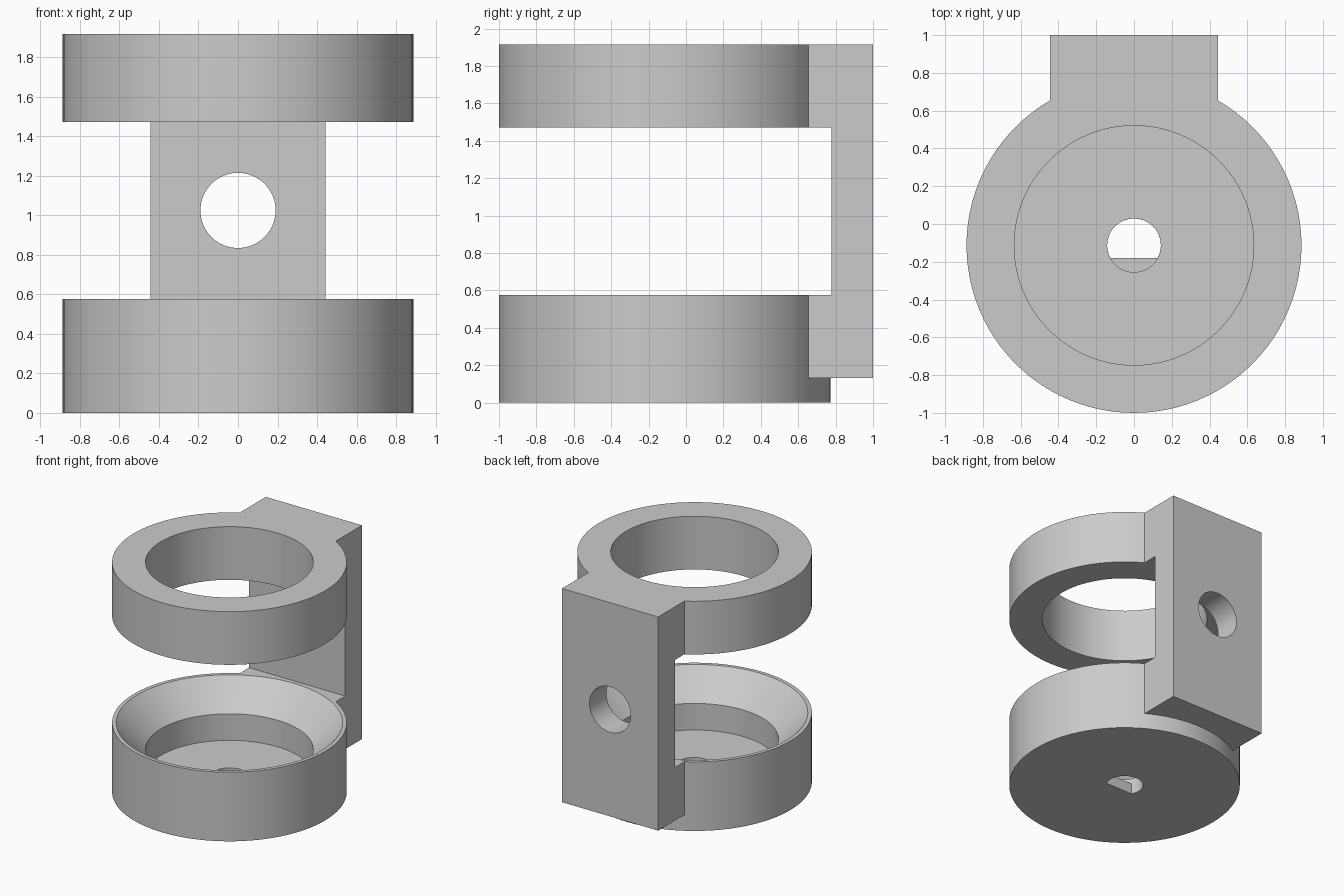
import bpy, bmesh, math
from mathutils import Vector, Matrix

if "Cube" in bpy.data.objects:
    bpy.data.objects.remove(bpy.data.objects["Cube"])

U = 0.04434                # one design unit
CY = -1 + 20 * U           # y of the ring axis
SEGMENTS = 96
FLOOR, CUP_TOP = 3 * U, 13 * U
RING_BOTTOM, TOP = 33.2 * U, 43.2 * U
OUTER, BORE = 20 * U, 14.3 * U
AXIS = Vector((0, CY, 0))

grey = bpy.data.materials.new("light grey")
grey.use_nodes = True
grey.diffuse_color = (0.6, 0.6, 0.6, 1)
grey.node_tree.nodes["Principled BSDF"].inputs["Base Color"].default_value = (0.6, 0.6, 0.6, 1)


def prism(name, points, depth):
    """Extrude a closed outline of 3D points along the depth vector."""
    bm = bmesh.new()
    face = bm.faces.new([bm.verts.new(p) for p in points])
    new = bmesh.ops.extrude_face_region(bm, geom=[face])["geom"]
    bmesh.ops.translate(bm, vec=depth, verts=[g for g in new if isinstance(g, bmesh.types.BMVert)])
    return finish(name, bm)


def lathe(name, profile, matrix=Matrix.Translation(AXIS)):
    """Stack circles of (radius, height) into a closed solid."""
    bm = bmesh.new()
    rings = []
    for r, h in profile:
        angles = [2 * math.pi * i / SEGMENTS for i in range(SEGMENTS)]
        rings.append([bm.verts.new((r * math.cos(a), r * math.sin(a), h)) for a in angles])
    for low, high in zip(rings, rings[1:]):
        for i in range(SEGMENTS):
            j = (i + 1) % SEGMENTS
            bm.faces.new((low[i], low[j], high[j], high[i]))
    bm.faces.new(rings[0])
    bm.faces.new(rings[-1])
    bm.transform(matrix)
    return finish(name, bm)


def finish(name, bm):
    bmesh.ops.recalc_face_normals(bm, faces=bm.faces)
    mesh = bpy.data.meshes.new(name)
    bm.to_mesh(mesh)
    bm.free()
    mesh.materials.append(grey)
    obj = bpy.data.objects.new(name, mesh)
    bpy.context.collection.objects.link(obj)
    return obj


def combine(body, other, operation):
    """Apply a boolean and drop the helper."""
    mod = body.modifiers.new(operation.lower(), "BOOLEAN")
    mod.operation, mod.solver, mod.object = operation, "EXACT", other
    bpy.context.view_layer.objects.active = body
    bpy.ops.object.modifier_apply(modifier=mod.name)
    bpy.data.objects.remove(other)


# C-shaped back bracket, extruded across x
half, inner, arm = 10 * U, 1 - 5 * U, 0.55
outline = [(1, FLOOR), (1, TOP), (arm, TOP), (arm, RING_BOTTOM),
           (inner, RING_BOTTOM), (inner, CUP_TOP), (arm, CUP_TOP), (arm, FLOOR)]
body = prism("ring_and_cup_bracket", [(-half, y, z) for y, z in outline], Vector((2 * half, 0, 0)))

# Cup and upper ring blanks
combine(body, lathe("cup", [(OUTER, 0), (OUTER, CUP_TOP)]), "UNION")
combine(body, lathe("upper_ring", [(OUTER, RING_BOTTOM), (OUTER, TOP)]), "UNION")

# Ring bore and cup hollow with its sloped mouth
combine(body, lathe("ring_bore", [(BORE, RING_BOTTOM - 0.1), (BORE, TOP + 0.1)]), "DIFFERENCE")
mouth = BORE + 5 * U
combine(body, lathe("cup_hollow", [(BORE, FLOOR), (BORE, CUP_TOP - 5 * U),
                                   (mouth, CUP_TOP), (mouth, CUP_TOP + 0.1)]), "DIFFERENCE")

# Round hole through the back plate
across = Matrix.Translation((0, 0, 23.1 * U)) @ Matrix.Rotation(-math.pi / 2, 4, "X")
combine(body, lathe("plate_hole", [(0.19, 0.6), (0.19, 1.1)], across), "DIFFERENCE")

# Floor hole: round above, D-shaped below
hole, ledge = 3.2 * U, 2 * U
combine(body, lathe("floor_hole", [(hole, ledge), (hole, FLOOR + 0.05)]), "DIFFERENCE")
flat = math.asin(1.5 / 3.2)
sweep = [-flat + (math.pi + 2 * flat) * i / 48 for i in range(49)]
d_shape = [AXIS + Vector((hole * math.cos(a), hole * math.sin(a), -0.05)) for a in sweep]
combine(body, prism("d_hole", d_shape, Vector((0, 0, ledge + 0.06))), "DIFFERENCE")

# Smooth round walls, crisp edges
bpy.ops.object.select_all(action="DESELECT")
body.select_set(True)
bpy.context.view_layer.objects.active = body
bpy.ops.object.shade_smooth_by_angle(angle=math.radians(30))
